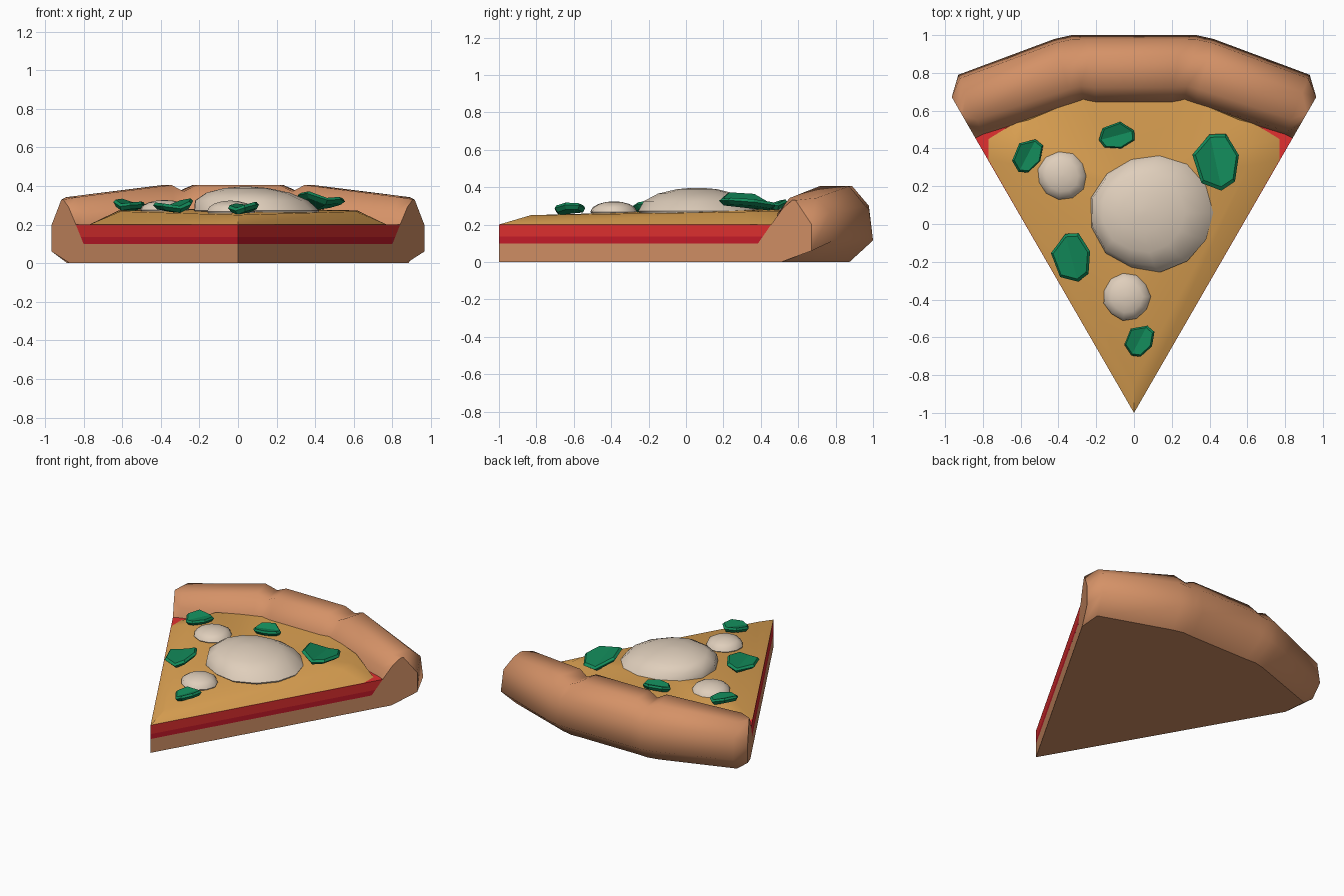
import bpy, bmesh, math, random
from mathutils import Matrix, Vector

if "Cube" in bpy.data.objects:
    bpy.data.objects.remove(bpy.data.objects["Cube"])

random.seed(4)
K = math.tan(math.radians(30))      # half-angle slope of the slice


def material(name, rgb):
    m = bpy.data.materials.new(name)
    m.diffuse_color = (*rgb, 1)
    m.use_nodes = True
    m.node_tree.nodes["Principled BSDF"].inputs["Base Color"].default_value = m.diffuse_color
    return m


CRUST = material("baked_dough", (0.66, 0.285, 0.135))
CHEESE = material("golden_cheese", (0.72, 0.36, 0.085))
SAUCE = material("red_sauce", (0.76, 0.03, 0.03))
DARK = material("dark_red_sauce", (0.58, 0.011, 0.023))
MOZZ = material("cream_mozzarella", (0.74, 0.62, 0.5))
GREEN = material("basil_green", (0.006, 0.25, 0.1))


def make(name, verts, faces, mat, smooth=None):
    me = bpy.data.meshes.new(name)
    me.from_pydata([tuple(v) for v in verts], [], faces)
    bm = bmesh.new()
    bm.from_mesh(me)
    bmesh.ops.recalc_face_normals(bm, faces=bm.faces)
    bm.to_mesh(me)
    bm.free()
    me.materials.append(mat)
    ob = bpy.data.objects.new(name, me)
    bpy.context.collection.objects.link(ob)
    if smooth:
        bpy.ops.object.select_all(action='DESELECT')
        ob.select_set(True)
        bpy.context.view_layer.objects.active = ob
        bpy.ops.object.shade_smooth_by_angle(angle=math.radians(smooth))
    return ob


def loft(rings):
    """Vertices and faces joining closed rings, capped at both ends."""
    n = len(rings[0])
    verts = [v for r in rings for v in r]
    faces = [[i * n + j, i * n + (j + 1) % n, (i + 1) * n + (j + 1) % n, (i + 1) * n + j]
             for i in range(len(rings) - 1) for j in range(n)]
    faces += [list(range(n)), list(range(len(verts) - n, len(verts)))]
    return verts, faces


def mirrored(half):
    """Closed symmetric outline from its right half, tip first."""
    return half + [(-x, *rest) for x, *rest in reversed(half) if abs(x) > 1e-6]


# Crust: cross-sections (fraction from inner to outer edge, height)
FULL = [(0, .2), (.05, .29), (.25, .405), (.7, .405), (.94, .30), (1, .115), (.65, 0), (-.05, .1)]
END = [(0, .2), (.3, .29), (.52, .33), (.6, .33), (1, .2), (1, .06), (.25, 0), (-.32, .1)]
# inner point, outer point, top height, section
STATIONS = [((.20, .63), (.25, 1.0), .405, FULL),
            ((.265, .64), (.33, 1.0), .372, FULL),
            ((.32, .625), (.42, .98), .405, FULL),
            ((.80, .475), (.93, .79), .342, FULL),
            ((.84, .455), (.965, .672), .405, END)]


def section(inner, outer, top, prof):
    a, b = Vector(inner), Vector(outer)
    ring = []
    for t, z in prof:
        p = a.lerp(b, t) if t >= 0 else a + (b - a) * t
        ring.append((p.x, p.y, z if z <= .2 else .2 + (z - .2) * (top - .2) / .205))
    return ring


right = [section(*s) for s in STATIONS]
left = [[(-x, y, z) for x, y, z in r] for r in reversed(right)]
crust = make("crust", *loft(left + right), CRUST, 60)
for p in crust.data.polygons:
    if len(p.vertices) > 4:
        p.use_smooth = False

# Flat dough base, reaching the crust's lower edge
edge = mirrored([(0, -1)] + [r[6][:2] for r in reversed(right)])
make("dough_base", *loft([[(x, y, z) for x, y in edge] for z in (0, .1)]), CRUST)


# Sauce layers, flush with the cut sides
def sauce_ring(z):
    x = .80 + .4 * (z - .1)
    return [(a, b, z) for a, b in mirrored([(0, -1), (x, x / K - 1), (.75, .55), (.25, .72)])]


make("lower_sauce", *loft([sauce_ring(.1), sauce_ring(.135)]), DARK)
make("upper_sauce", *loft([sauce_ring(.135), sauce_ring(.2)]), SAUCE)

# Melted cheese: low rim rising to a gentle plateau
rim = mirrored([(0, -1, .2), (.77, .34, .2), (.77, .45, .2), (.64, .53, .2), (.27, .68, .2)])
mid = mirrored([(0, -.83, .25), (.61, .31, .268), (.62, .42, .272), (.56, .55, .275), (.25, .68, .28)])
n = len(rim)
verts = rim + mid + [(0, .2, .28)]
faces = [[i, (i + 1) % n, n + (i + 1) % n, n + i] for i in range(n)]
faces += [[n + i, n + (i + 1) % n, 2 * n] for i in range(n)] + [list(range(n))]
make("cheese", verts, faces, CHEESE, 40)


# Mozzarella blobs: slightly uneven flattened domes
def blob(name, x, y, rx, ry, z, h, lean, sides):
    rings = []
    wob = [random.uniform(.95, 1.03) for _ in range(sides)]
    for e in (-35, 0, 25, 48, 70, 86):
        c, s = math.cos(math.radians(e)), math.sin(math.radians(e))
        rings.append([(x + rx * c * w * math.cos(a) + lean * s,
                       y + ry * c * w * math.sin(a), z + h * s)
                      for w, a in ((wob[i], 2 * math.pi * i / sides) for i in range(sides))])
    make(name, *loft(rings), MOZZ, 50)


blob("large_mozzarella", .10, .06, .33, .32, .272, .125, -.06, 13)
blob("left_mozzarella", -.38, .255, .132, .127, .275, .052, 0, 11)
blob("front_mozzarella", -.04, -.385, .127, .125, .268, .056, 0, 11)

# Basil leaves: thick, creased along the middle
LEAF = [(0, .47), (.3, .42), (.45, .02), (.28, -.4), (0, -.5), (-.36, -.32), (-.42, .18)]


def leaf(name, loc, length, width, turn, tilt_x=0, tilt_y=0):
    m = (Matrix.Translation(loc) @ Matrix.Rotation(math.radians(tilt_x), 4, 'X')
         @ Matrix.Rotation(math.radians(tilt_y), 4, 'Y')
         @ Matrix.Rotation(math.radians(turn), 4, 'Z'))
    vs = []
    for s, z in ((.82, -.022), (1, 0), (.88, .014)):
        vs += [m @ Vector((x * s * width, y * s * length, z + .25 * abs(x) * width))
               for x, y in LEAF]
    k = len(LEAF)
    fs = [[r * k + j, r * k + (j + 1) % k, (r + 1) * k + (j + 1) % k, (r + 1) * k + j]
          for r in (0, 1) for j in range(k)]
    for o in (0, 2 * k):                # two halves either side of the crease
        fs += [[o, o + 1, o + 2, o + 3, o + 4], [o + 4, o + 5, o + 6, o]]
    make(name, vs, fs, GREEN)


leaf("left_leaf", (-.565, .365, .295), .20, .165, -28, 4, 6)
leaf("back_leaf", (-.09, .47, .298), .20, .16, -75, 5, 0)
leaf("right_leaf", (.43, .33, .31), .315, .28, 12, -8, 8)
leaf("middle_leaf", (-.33, -.175, .285), .27, .235, 15, 3, -6)
leaf("tip_leaf", (.03, -.615, .28), .185, .165, -28, 3, -6)
